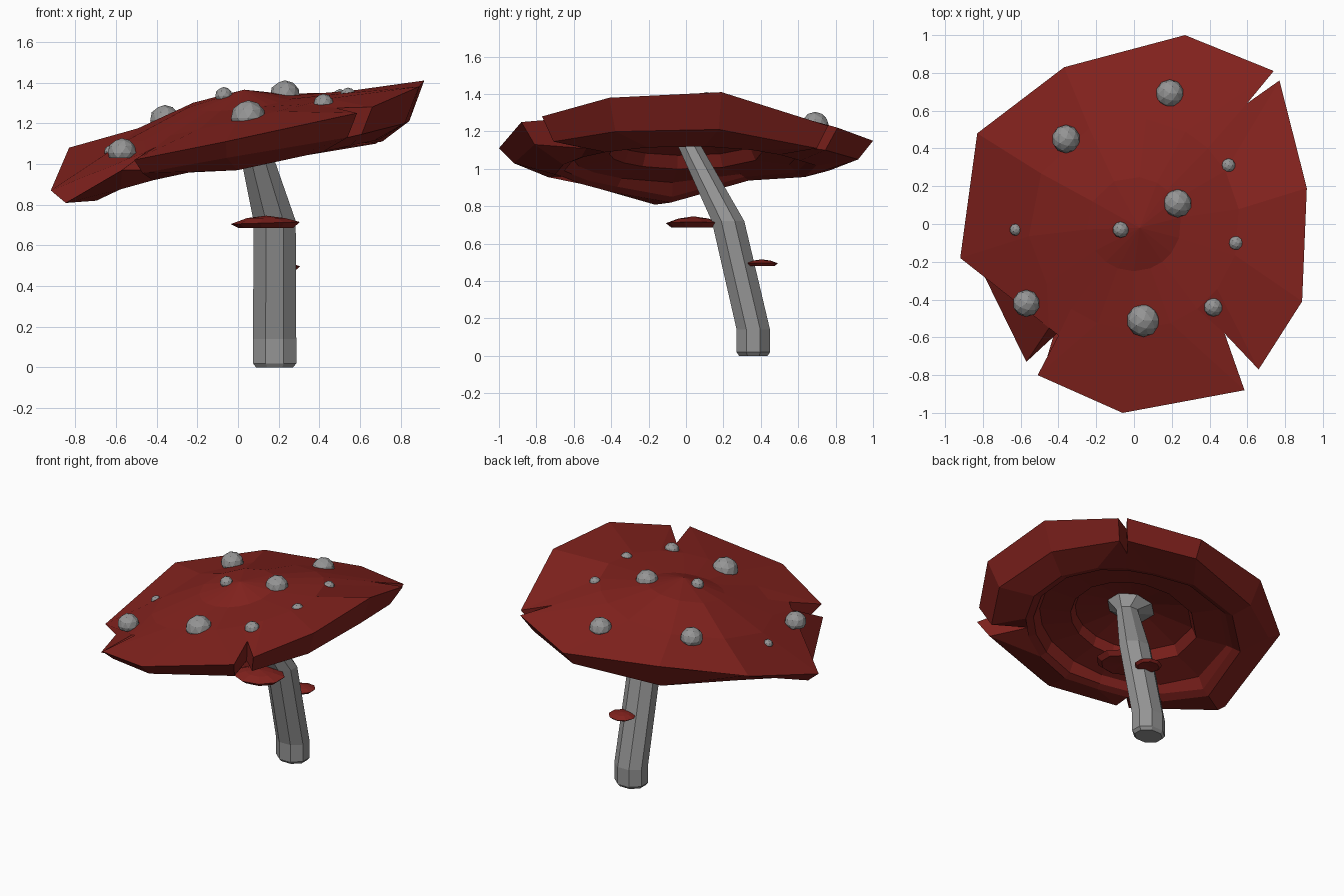
import bpy, bmesh, math
from mathutils import Vector

if "Cube" in bpy.data.objects:
    bpy.data.objects.remove(bpy.data.objects["Cube"])


def material(name, col):
    m = bpy.data.materials.new(name)
    m.diffuse_color = (*col, 1)
    m.use_nodes = True
    m.node_tree.nodes["Principled BSDF"].inputs["Base Color"].default_value = m.diffuse_color
    return m


red = material("cap_red", (0.225, 0.016, 0.0125))
grey = material("stem_grey", (0.3, 0.3, 0.3))


def loft(name, rings, mat):
    """Skin equal-length rings; one-point end rings become fans."""
    bm = bmesh.new()
    vs = [[bm.verts.new(p) for p in r] for r in rings]
    for a, b in zip(vs, vs[1:]):
        n = max(len(a), len(b))
        for i in range(n):
            j = (i + 1) % n
            if len(a) == 1:
                bm.faces.new((a[0], b[i], b[j]))
            elif len(b) == 1:
                bm.faces.new((a[i], a[j], b[0]))
            else:
                bm.faces.new((a[i], a[j], b[j], b[i]))
    for r in (vs[0], vs[-1]):
        if len(r) > 2:
            bm.faces.new(r)
    bmesh.ops.recalc_face_normals(bm, faces=bm.faces)
    me = bpy.data.meshes.new(name)
    bm.to_mesh(me)
    bm.free()
    me.materials.append(mat)
    ob = bpy.data.objects.new(name, me)
    bpy.context.collection.objects.link(ob)
    return ob


def oval(x, y, z, rx, ry, n=8, tilt=0):
    pts = []
    for k in range(n):
        a = 2 * math.pi * (k + 0.5) / n
        dx = rx * math.cos(a)
        pts.append((x + dx, y + ry * math.sin(a), z + tilt * dx))
    return pts


# Cap: tilted, ragged rim with three notches
rim = [(0.915, 0.19, 1.41), (0.77, 0.76, 1.23), (0.60, 0.64, 1.265), (0.74, 0.81, 1.22),
       (0.27, 1.0, 1.15), (-0.37, 0.83, 1.16), (-0.83, 0.48, 1.08), (-0.92, -0.18, 0.87),
       (-0.45, -0.55, 1.06), (-0.40, -0.59, 1.085), (-0.51, -0.80, 1.02), (-0.06, -1.0, 1.11),
       (0.585, -0.88, 1.25), (0.48, -0.58, 1.275), (0.66, -0.77, 1.28), (0.89, -0.41, 1.38)]

# Inner rings follow the rim's directions, evened out around the notches
turn = 2 * math.pi
angles = [math.atan2(p[1], p[0]) % turn for p in rim]
for _ in range(3):
    prev = [angles[-1] - turn] + angles[:-1]
    nxt = angles[1:] + [angles[0] + turn]
    angles = [(a + 2 * b + c) / 4 for a, b, c in zip(prev, angles, nxt)]


def ring(r, z, sx, sy, lift={}):
    """Circle of radius r on a sloping plane, with optional local lifts."""
    out = []
    for i, a in enumerate(angles):
        x, y = r * math.cos(a), r * math.sin(a)
        out.append((x, y, z + sx * x + sy * y + lift.get(i, 0)))
    return out


lip = [(0.92 * x, 0.92 * y, 1.01 + 0.236 * 0.92 * x + 0.01 * y) for x, y, z in rim]
lip_z = {1: 1.11, 2: 1.12, 3: 1.10, 4: 1.05, 5: 0.99, 6: 1.05, 9: 0.97, 10: 0.955, 11: 1.03,
         12: 1.13}
lip = [(x, y, lip_z.get(i, z)) for i, (x, y, z) in enumerate(lip)]
lip[8] = (-0.57, -0.73, 0.97)
loft("cap", [[(0.03, -0.02, 1.365)],
             ring(0.25, 1.305, 0.1, 0.15),
             ring(0.56, 1.23, 0.23, 0.03, {4: 0.01, 5: 0.04, 6: 0.05, 7: 0.01}),
             rim, lip,
             ring(0.70, 0.97, 0.216, 0, {4: 0.03, 5: 0.05, 6: 0.1, 8: 0.03, 9: 0.04, 10: 0.04}),
             ring(0.65, 0.99, 0.216, 0, {4: 0.03, 5: 0.05, 6: 0.09, 8: 0.03, 9: 0.03, 10: 0.03}),
             ring(0.61, 1.06, 0.22, 0, {5: 0.02, 6: 0.03}),
             ring(0.41, 1.08, 0.2, 0),
             ring(0.38, 1.14, 0.18, 0),
             ring(0.17, 1.18, 0.18, 0),
             [(0, 0, 1.21)]], red)

# Leaning stem, flaring where it meets the cap
path = [(0.18, 0.36, 0, 0.098), (0.18, 0.36, 0.02, 0.115), (0.18, 0.36, 0.14, 0.115),
        (0.18, 0.225, 0.72, 0.112), (0.07, 0.02, 1.12, 0.08)]
loft("stem", [oval(x, y, z, r, r * 0.84) for x, y, z, r in path]
     + [oval(0.02, -0.01, 1.185, 0.16, 0.15, 8, 0.18)], grey)


# Shelf growths on the stem
def shelf(name, x, y, z, rx, ry, h):
    loft(name, [[(x, y, z + h * 0.6)],
                oval(x, y, z + h * 0.4, rx * 0.55, ry * 0.55, 9),
                oval(x, y, z, rx, ry, 9, 0.03),
                oval(x, y, z - h * 0.4, rx * 0.8, ry * 0.8, 9),
                [(x, y, z - h * 0.25)]], red)


shelf("large_shelf", 0.14, 0.04, 0.71, 0.175, 0.15, 0.06)
shelf("small_shelf", 0.22, 0.405, 0.495, 0.09, 0.088, 0.035)

# Flat-bottomed domed warts on the cap
warts = [(0.19, 0.69, 1.23, 0.075), (-0.36, 0.45, 1.215, 0.075), (0.23, 0.11, 1.335, 0.076),
         (0.05, -0.51, 1.225, 0.088), (-0.57, -0.42, 1.055, 0.072), (0.42, -0.44, 1.295, 0.05),
         (0.54, -0.10, 1.335, 0.04), (0.50, 0.31, 1.33, 0.038), (-0.07, -0.03, 1.335, 0.043),
         (-0.625, -0.03, 1.06, 0.033)]
for i, (x, y, z, r) in enumerate(warts):
    bpy.ops.mesh.primitive_ico_sphere_add(subdivisions=2, radius=r, location=(x, y, z))
    ob = bpy.context.object
    ob.name = f"wart_{i + 1}"
    ob.data.materials.append(grey)
    for v in ob.data.vertices:
        v.co.z = max(v.co.z, -0.35 * r)
